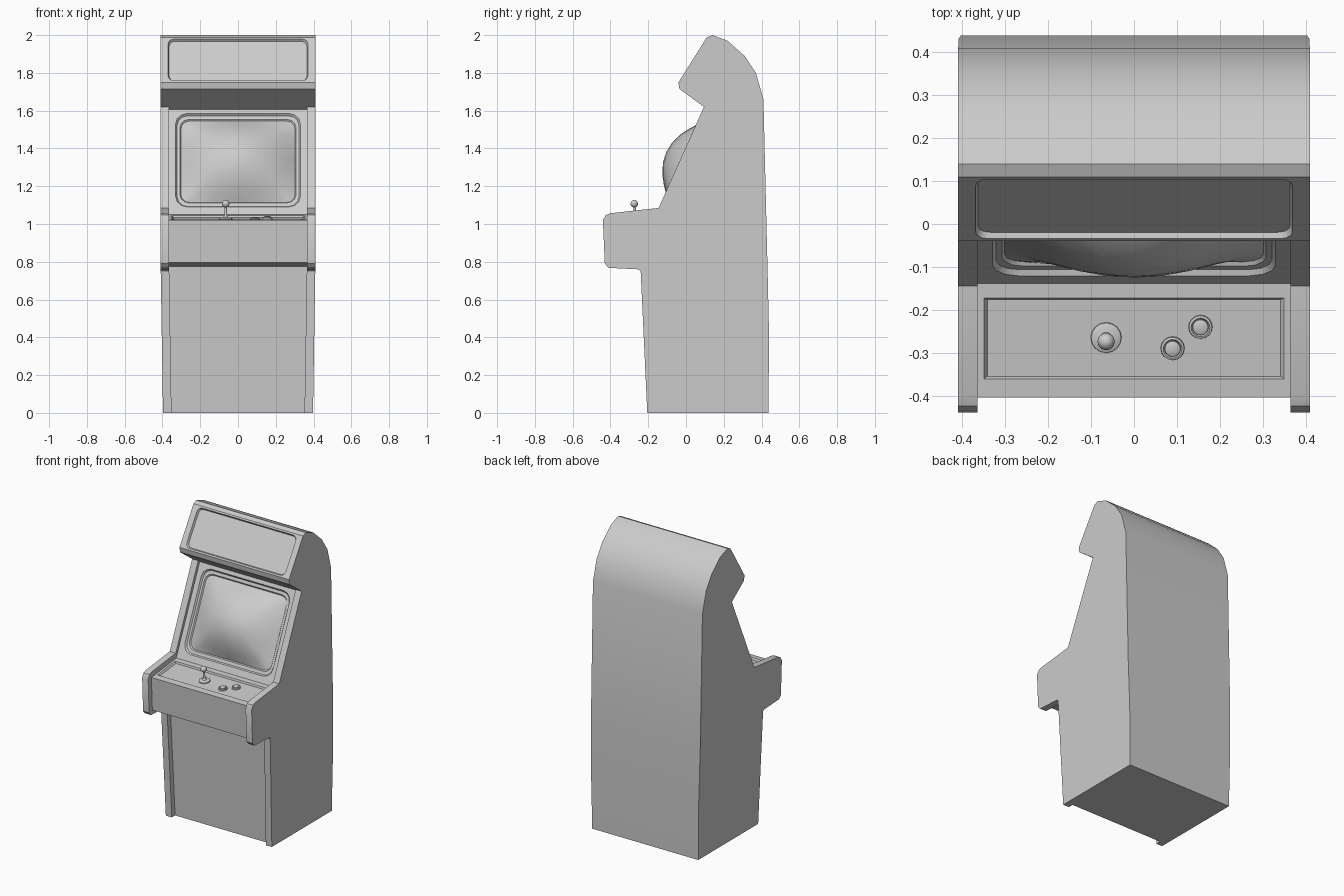
import bpy, bmesh, math
from mathutils import Vector, Matrix

if "Cube" in bpy.data.objects:
    bpy.data.objects.remove(bpy.data.objects["Cube"])

W, IN = 0.41, 0.365          # outer half width, inner face of the side panels


def finish(name, bm, angle=35):
    bmesh.ops.remove_doubles(bm, verts=bm.verts, dist=1e-5)
    me = bpy.data.meshes.new(name)
    bm.to_mesh(me)
    bm.free()
    me.shade_smooth()
    me.set_sharp_from_angle(angle=math.radians(angle))
    ob = bpy.data.objects.new(name, me)
    bpy.context.collection.objects.link(ob)
    return ob


def ring_points(hw, hh, r, corner=3, side=4):
    """Rounded rectangle, counter-clockwise, with subdivided sides."""
    arcs = []
    for k, (sx, sy) in enumerate([(1, 1), (-1, 1), (-1, -1), (1, -1)]):
        cx, cy = sx * (hw - r), sy * (hh - r)
        arcs.append([Vector((cx + r * math.cos(a), cy + r * math.sin(a)))
                     for a in [(k + i / corner) * math.pi / 2 for i in range(corner + 1)]])
    pts = []
    for k in range(4):
        a, b = arcs[k][-1], arcs[(k + 1) % 4][0]
        pts += arcs[k] + [a.lerp(b, i / side) for i in range(1, side)]
    return pts


def panel(name, lo, hi, rings, dome=0):
    """Sloping panel between profile points lo and hi, stepped through
    rings of (half width, half height, radius, depth, shift along slope)."""
    a, b = Vector((0, *lo)), Vector((0, *hi))
    mid, v = (a + b) / 2, (b - a).normalized()
    n = Vector((0, -v.z, v.y))
    bm = bmesh.new()
    loops = []

    def add(points, shift):
        loops.append([bm.verts.new(mid + Vector((x, 0, 0)) + v * (y + shift) + n * h)
                      for x, y, h in points])

    rings = [(W if name == "marquee" else IN, (b - a).length / 2, 0, 0, 0)] + rings
    for hw, hh, r, d, s in rings:
        add([(p.x, p.y, -d) for p in ring_points(hw, hh, r)], s)
    if dome:
        for t in (0.85, 0.7, 0.5, 0.25, 0):
            add([(p.x * t, p.y * t,
                  dome * (1 - (p.x * t / hw) ** 2) * (1 - (p.y * t / hh) ** 2) - d)
                 for p in ring_points(hw, hh, r)], s)
    for p, q in zip(loops, loops[1:]):
        for j in range(len(p)):
            k = (j + 1) % len(p)
            bm.faces.new((p[j], p[k], q[k], q[j]))
    if not dome:
        bm.faces.new(loops[-1])
    return finish(name, bm, 30)


def lathe(name, profile, place, segs=16):
    bm = bmesh.new()
    verts = [bm.verts.new((r, 0, z)) for r, z in profile]
    edges = [bm.edges.new(e) for e in zip(verts, verts[1:])]
    bmesh.ops.spin(bm, geom=verts + edges, axis=(0, 0, 1), cent=(0, 0, 0),
                   angle=math.tau, steps=segs)
    bmesh.ops.remove_doubles(bm, verts=bm.verts, dist=1e-5)
    bmesh.ops.recalc_face_normals(bm, faces=bm.faces)
    finish(name, bm, 40).matrix_world = place


# Side outline (y, z): front edge, then head, then back
front = [(-.205, 0), (-.24, .75), (-.25, .76), (-.41, .768), (-.43, .79), (-.44, 1.02),
         (-.425, 1.047), (-.40, 1.057), (-.145, 1.085), (.095, 1.62)]
back = [(-.035, 1.715), (-.04, 1.75), (.11, 1.988), (.14, 2.0), (.22, 1.97), (.31, 1.89),
        (.37, 1.80), (.41, 1.66), (.432, .75), (.44, .4), (.436, 0)]
# Recessed outline between the side panels, matching the front points
core = [(-.17, 0), (-.205, .775), (-.205, .775), (-.395, .795), (-.395, .795), (-.405, 1.02),
        (-.405, 1.02), (-.405, 1.02), (-.139, 1.05), (.112, 1.607)]

# Cabinet: side faces, panel edges, inner walls, recessed front and wrapped back
bm = bmesh.new()


def vert(x, p):
    taper = 0.013 * max(0, 1 - p[1] / 0.8)
    return bm.verts.new((math.copysign(abs(x) - taper, x), *p))


def quad(x1, p1, x2, p2, x3, p3, x4, p4):
    bm.faces.new([vert(x1, p1), vert(x2, p2), vert(x3, p3), vert(x4, p4)])


outline = front + back
for s in (-1, 1):
    bm.faces.new([vert(s * W, p) for p in outline])
    for i in range(len(front) - 1):
        p, q = front[i], front[i + 1]
        quad(s * W, p, s * IN, p, s * IN, q, s * W, q)
        if core[i] != core[i + 1]:
            quad(s * IN, p, s * IN, core[i], s * IN, core[i + 1], s * IN, q)
        else:
            bm.faces.new([vert(s * IN, p), vert(s * IN, core[i]), vert(s * IN, q)])
for i in range(7):
    if core[i] != core[i + 1]:
        quad(-IN, core[i], IN, core[i], IN, core[i + 1], -IN, core[i + 1])
quad(-IN, core[-1], IN, core[-1], IN, front[-1], -IN, front[-1])
bm.faces.new([vert(x, front[-1]) for x in (-W, -IN, IN, W)] + [vert(W, back[0]), vert(-W, back[0])])
for i, (p, q) in enumerate(zip(back, back[1:])):
    if i != 1:                      # marquee opening
        quad(-W, p, W, p, W, q, -W, q)
bm.faces.new([vert(-W, front[0]), vert(-IN, front[0]), vert(-IN, core[0]), vert(IN, core[0]),
              vert(IN, front[0]), vert(W, front[0]), vert(W, back[-1]), vert(-W, back[-1])])
bmesh.ops.remove_doubles(bm, verts=bm.verts, dist=1e-5)
bmesh.ops.recalc_face_normals(bm, faces=bm.faces)
finish("cabinet", bm)

# Marquee, screen with bezel, control deck
panel("marquee", back[1], back[2],
      [(.37, .13, .03, 0, 0), (.364, .124, .028, .014, 0)])
panel("screen", core[8], core[9],
      [(.33, .271, .06, 0, .01), (.322, .263, .055, .012, .01),
       (.308, .243, .05, .012, .01), (.302, .236, .045, .02, .01)], dome=.125)
panel("control_deck", core[7], core[8],
      [(.35, .095, 0, 0, .005), (.342, .09, 0, .012, .005)])

# Joystick and buttons, standing square to the sloping deck
tilt = Matrix.Rotation(math.atan2(.03, .266), 4, 'X')


def on_deck(x, y):
    return Matrix.Translation((x, y, 1.008 + (y + .405) * .113)) @ tilt


ball = [(.02 * math.sin(math.pi * i / 8), .084 - .02 * math.cos(math.pi * i / 8)) for i in range(9)]
stick_place = on_deck(-.065, -.265)
lathe("joystick_base", [(.036, 0), (.035, .006), (.028, .009), (.014, .011), (.007, .022),
                        (.006, .07)], stick_place)
lathe("joystick_ball", ball, stick_place)
for i, (x, y) in enumerate([(.09, -.29), (.155, -.24)]):
    lathe(f"button_{i + 1}", [(.028, 0), (.027, .008), (.022, .010), (.019, .006), (.018, .013),
                              (.015, .015), (0, .014)], on_deck(x, y))
